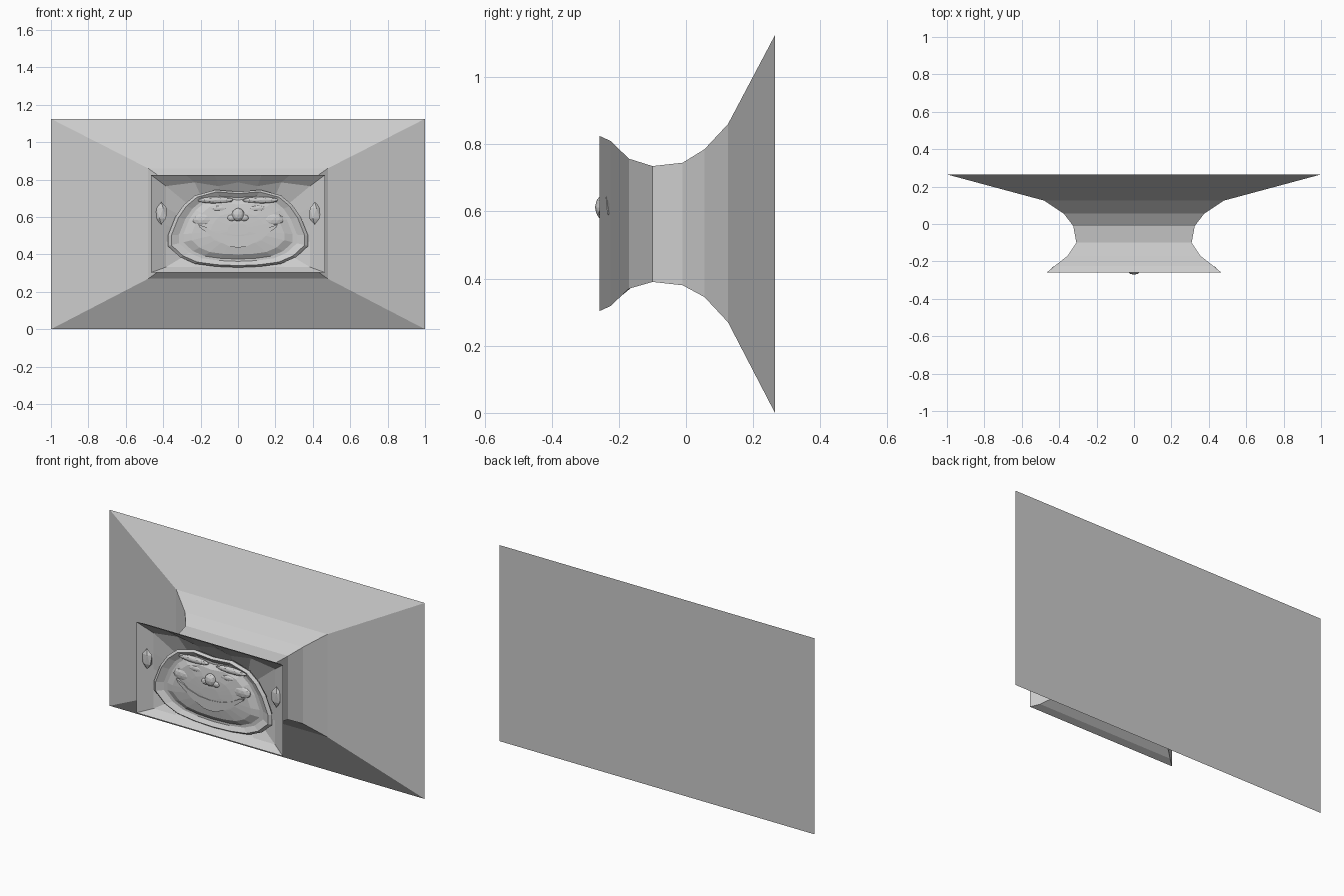
import bpy, bmesh
from mathutils import Vector

if "Cube" in bpy.data.objects:
    bpy.data.objects.remove(bpy.data.objects["Cube"])

# Half outlines, top centre round to bottom centre (mirrored later)
RECT = [(0, 1), (.27, 1), (.6, 1), (1, 1), (1, .4), (1, 0), (1, -.4), (1, -1), (.65, -1), (.3, -1), (0, -1)]
HEAD = [(0, .735), (.12, .745), (.23, .715), (.29, .665), (.335, .60), (.375, .50), (.375, .445),
        (.31, .385), (.23, .35), (.12, .335), (0, .33)]
C = .535  # head centre height


def mirrored(half):
    return half + [(-x, z) for x, z in reversed(half[1:-1])]


def rect_ring(y, hx, lo, hi):
    return [Vector((x * hx, y, (lo + hi) / 2 + z * (hi - lo) / 2)) for x, z in mirrored(RECT)]


def head_ring(s, y):
    return [Vector((x * s, y, C + (z - C) * s)) for x, z in mirrored(HEAD)]


def finish(bm, name):
    bmesh.ops.recalc_face_normals(bm, faces=bm.faces)
    me = bpy.data.meshes.new(name)
    bm.to_mesh(me)
    bm.free()
    ob = bpy.data.objects.new(name, me)
    bpy.context.collection.objects.link(ob)
    return ob


def loft(name, rings, cap_start=True, cap_end=True):
    bm = bmesh.new()
    loops = [[bm.verts.new(p) for p in r] for r in rings]
    n = len(loops[0])
    for a, b in zip(loops, loops[1:]):
        for i in range(n):
            j = (i + 1) % n
            bm.faces.new((a[i], a[j], b[j], b[i]))
    if cap_start:
        bm.faces.new(loops[0])
    if cap_end:
        bm.faces.new(loops[-1])
    return finish(bm, name)


def blob(name, loc, size, sub=2):
    bm = bmesh.new()
    bmesh.ops.create_icosphere(bm, subdivisions=sub, radius=1)
    for v in bm.verts:
        v.co = Vector([c * s for c, s in zip(v.co, size)]) + Vector(loc)
    return finish(bm, name)


def slab(name, outline, back, front):
    n = len(outline)
    return loft(name, [[Vector((x, y, z)) for x, z in outline] for y in (back, front)])


# Flared mount: back plate, waist, front rim, then the dish behind the face
dish = rect_ring(-.215, .385, .332, .785)
for i, p in enumerate(dish):
    if p.z > .78 and i % 2:
        p.z -= .02
loft("flared_mount", [
    rect_ring(.265, 1, 0, 1.125),
    rect_ring(.125, .48, .27, .86),
    rect_ring(.055, .375, .345, .785),
    rect_ring(-.01, .325, .38, .745),
    rect_ring(-.10, .308, .39, .735),
    rect_ring(-.17, .355, .37, .757),
    rect_ring(-.225, .425, .318, .81),
    rect_ring(-.258, .465, .303, .825),
    dish,
    head_ring(.8, -.17),
])

# Face: overhanging jowl rim, shallow groove and rounded muzzle
loft("face", [
    head_ring(.8, -.165), head_ring(.96, -.205), head_ring(1, -.225), head_ring(.95, -.238),
    head_ring(.84, -.222), head_ring(.78, -.222), head_ring(.66, -.240),
    head_ring(.4, -.249), head_ring(.15, -.252),
])

# Smile
smile = [(0, .497), (.07, .503), (.14, .525), (.17, .545), (.215, .562),
         (.205, .545), (.16, .51), (.10, .47), (.04, .44), (0, .437)]
slab("mouth", mirrored(smile), -.22, -.2545)

# Nose with nostril wings
blob("nose", (0, -.248, .612), (.034, .023, .036))
for s in (-1, 1):
    blob("nostril", (s * .033, -.246, .595), (.026, .014, .018))
    blob("eye", (s * .10, -.234, .645), (.055, .014, .018))
    blob("brow", (s * .12, -.230, .690), (.10, .016, .018))
    blob("cheek", (s * .185, -.232, .585), (.06, .018, .035))
    blob("ear", (s * .41, -.238, .62), (.035, .016, .06), 1)
